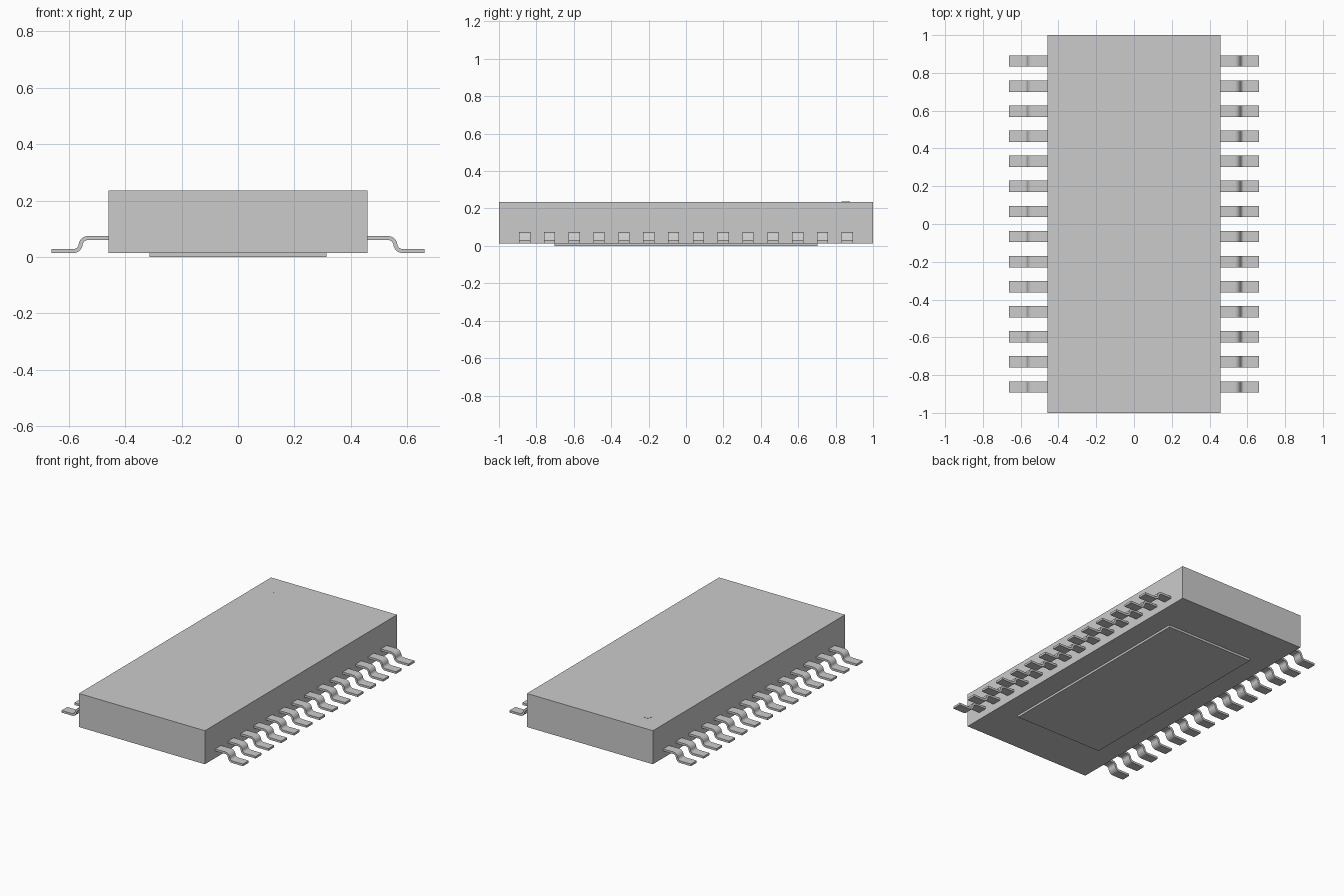
import bpy
import bmesh
import math
from mathutils import Vector

cube = bpy.data.objects.get("Cube")
if cube:
    bpy.data.objects.remove(cube, do_unlink=True)

grey = bpy.data.materials.new("plain_grey")
colour = (0.6, 0.6, 0.6, 1)
grey.diffuse_color = colour
grey.use_nodes = True
grey.node_tree.nodes["Principled BSDF"].inputs["Base Color"].default_value = colour


def add_object(name, bm):
    bmesh.ops.recalc_face_normals(bm, faces=bm.faces)
    mesh = bpy.data.meshes.new(name)
    bm.to_mesh(mesh)
    bm.free()
    mesh.materials.append(grey)
    obj = bpy.data.objects.new(name, mesh)
    bpy.context.collection.objects.link(obj)
    return obj


def add_box(name, half_x, half_y, z0, z1):
    bm = bmesh.new()
    bmesh.ops.create_cube(bm, size=1)
    for v in bm.verts:
        v.co = Vector((v.co.x * 2 * half_x, v.co.y * 2 * half_y,
                       z0 + (v.co.z + 0.5) * (z1 - z0)))
    return add_object(name, bm)


# Package body and thermal pad underneath
BOTTOM, TOP = 0.014, 0.235
HALF_X = 0.459
add_box("package_body", HALF_X, 1.0, BOTTOM, TOP)
add_box("thermal_pad", 0.314, 0.704, 0, BOTTOM + 0.001)

# Pin one marker
bm = bmesh.new()
bmesh.ops.create_cone(bm, cap_ends=True, segments=32, radius1=0.023, radius2=0.023, depth=0.002)
marker = add_object("pin_one_marker", bm)
marker.location = (-0.32, 0.855, TOP)

# Gull-wing lead profile: a centre line with two round bends, thickened
THICK, WIDTH, PITCH, COUNT = 0.014, 0.06, 0.1327, 14
HIGH, LOW = 0.067, 0.021
RADIUS, SWEEP, STEPS = 0.026, math.radians(80), 8
drop = HIGH - LOW - 2 * RADIUS * (1 - math.cos(SWEEP))
slant = max(drop, 0) / math.tan(SWEEP)
first = 0.532
second = first + 2 * RADIUS * math.sin(SWEEP) + slant
path = [(HALF_X - 0.005, HIGH, 0)]
for i in range(STEPS + 1):
    a = SWEEP * i / STEPS
    path.append((first + RADIUS * math.sin(a), HIGH - RADIUS * (1 - math.cos(a)), a))
for i in range(STEPS + 1):
    a = SWEEP * (1 - i / STEPS)
    path.append((second - RADIUS * math.sin(a), LOW + RADIUS * (1 - math.cos(a)), a))
path.append((0.661, LOW, 0))


def offset(side):
    d = side * THICK / 2
    return [(x + d * math.sin(a), z + d * math.cos(a)) for x, z, a in path]


outline = offset(1) + offset(-1)[::-1]


def add_leads(name, sign):
    bm = bmesh.new()
    for i in range(COUNT):
        y = (i - (COUNT - 1) / 2) * PITCH - WIDTH / 2
        face = bm.faces.new([bm.verts.new((sign * x, y, z)) for x, z in outline])
        new = bmesh.ops.extrude_face_region(bm, geom=[face])["geom"]
        moved = [g for g in new if isinstance(g, bmesh.types.BMVert)]
        bmesh.ops.translate(bm, verts=moved, vec=(0, WIDTH, 0))
    obj = add_object(name, bm)
    bpy.ops.object.select_all(action="DESELECT")
    obj.select_set(True)
    bpy.context.view_layer.objects.active = obj
    bpy.ops.object.shade_smooth_by_angle(angle=math.radians(35))


add_leads("left_leads", 1)
add_leads("right_leads", -1)
